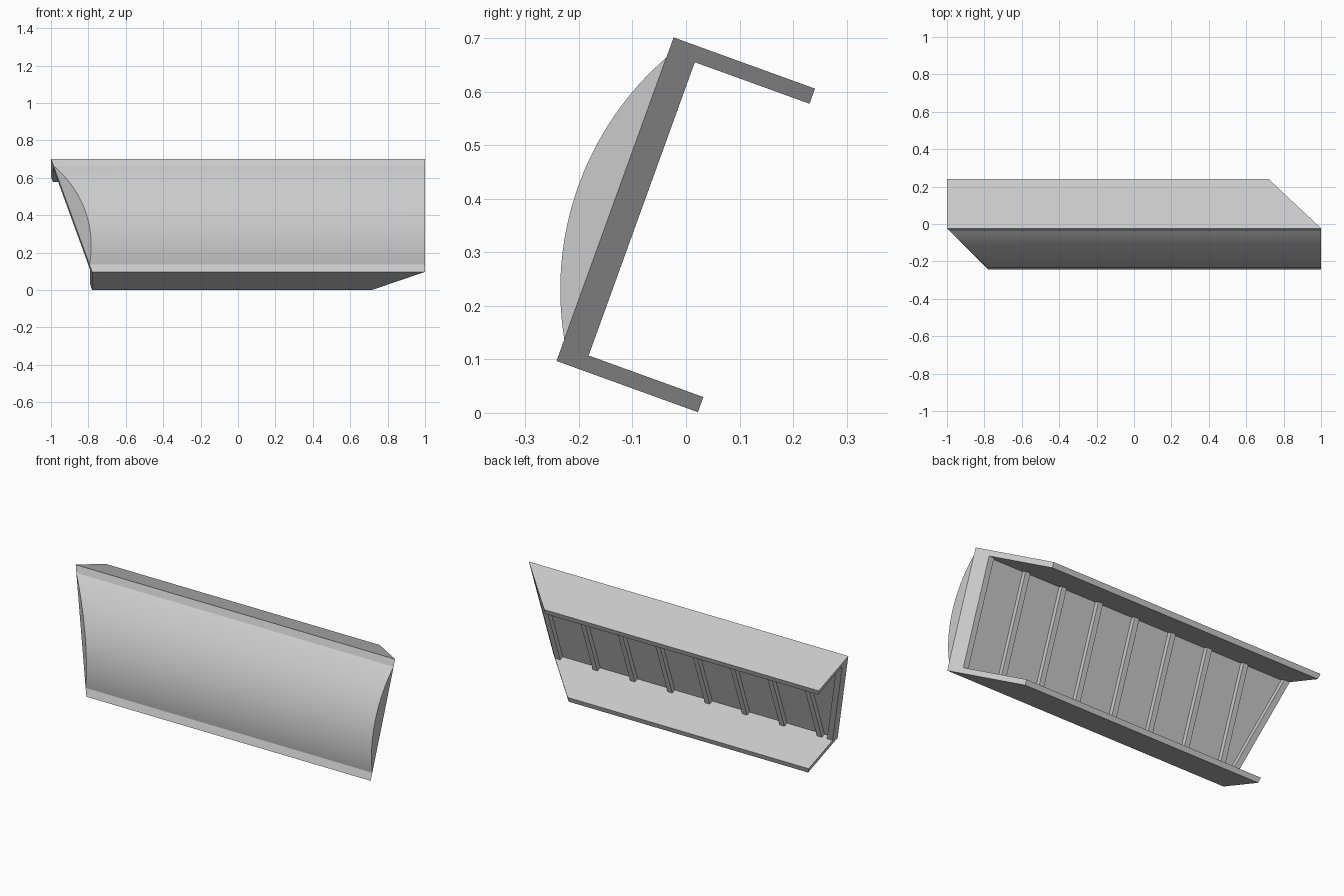
import bpy, bmesh, math

cube = bpy.data.objects.get("Cube")
if cube:
    bpy.data.objects.remove(cube, do_unlink=True)

TILT = math.radians(19.9)
C, S = math.cos(TILT), math.sin(TILT)
HEIGHT, DEPTH = 0.643, 0.281        # panel height, flange depth
SKIN, FLANGE, RIB = 0.028, 0.03, 0.053

grey = bpy.data.materials.new("light_grey")
grey.use_nodes = True
grey.diffuse_color = (0.6, 0.6, 0.6, 1)
grey.node_tree.nodes["Principled BSDF"].inputs["Base Color"].default_value = (0.6, 0.6, 0.6, 1)


def place(x, v, u):
    """Tilted coordinates: v runs backwards, u runs up the panel."""
    return (x, -0.242 + C * v + S * u, 0.097 - S * v + C * u)


def slant_end(v, u):
    return -0.78 - 0.342 * u + max(0, -v)


def mitre_end(v, u):
    return 1 - max(0, v)


def prism(name, profile, left, right, smooth=False):
    """Run a (v, u) profile between two shaped ends."""
    bm = bmesh.new()
    a = [bm.verts.new(place(left(v, u), v, u)) for v, u in profile]
    b = [bm.verts.new(place(right(v, u), v, u)) for v, u in profile]
    n = len(profile)
    bm.faces.new(a)
    bm.faces.new(b[::-1])
    for i in range(n):
        j = (i + 1) % n
        bm.faces.new((a[j], a[i], b[i], b[j]))
    bmesh.ops.recalc_face_normals(bm, faces=bm.faces)
    mesh = bpy.data.meshes.new(name)
    bm.to_mesh(mesh)
    bm.free()
    mesh.materials.append(grey)
    obj = bpy.data.objects.new(name, mesh)
    bpy.context.collection.objects.link(obj)
    if smooth:
        bpy.ops.object.select_all(action='DESELECT')
        obj.select_set(True)
        bpy.context.view_layer.objects.active = obj
        bpy.ops.object.shade_smooth_by_angle(angle=math.radians(30))
    return obj


# Channel: panel with top and bottom flanges
prism("channel_shell", [
    (0, 0), (DEPTH, 0), (DEPTH, FLANGE), (SKIN, FLANGE),
    (SKIN, HEIGHT - FLANGE), (DEPTH, HEIGHT - FLANGE),
    (DEPTH, HEIGHT), (0, HEIGHT)], slant_end, mitre_end)

# Curved front face
low, high, sag = 0.043, 0.603, 0.073
half = (high - low) / 2
radius = (half ** 2 + sag ** 2) / (2 * sag)
sweep = math.asin(half / radius)
steps = 32
arc = []
for i in range(steps + 1):
    t = sweep * (2 * i / steps - 1)
    arc.append((min(0, radius - sag - radius * math.cos(t)),
                (low + high) / 2 + radius * math.sin(t)))
prism("curved_front", arc, slant_end, mitre_end, smooth=True)

# Stiffening ribs behind the panel
rib_profile = [(SKIN, FLANGE), (RIB, FLANGE),
               (RIB, HEIGHT - FLANGE), (SKIN, HEIGHT - FLANGE)]
prism("mitred_end_rib", rib_profile, lambda v, u: 0.915, mitre_end)
for k in range(1, 8):
    x = 0.915 - 0.234 * k
    prism(f"rib_{k}", rib_profile, lambda v, u: x, lambda v, u: x + 0.03)
prism("slanted_end_rib", rib_profile, slant_end,
      lambda v, u: slant_end(v, u) + 0.035)
